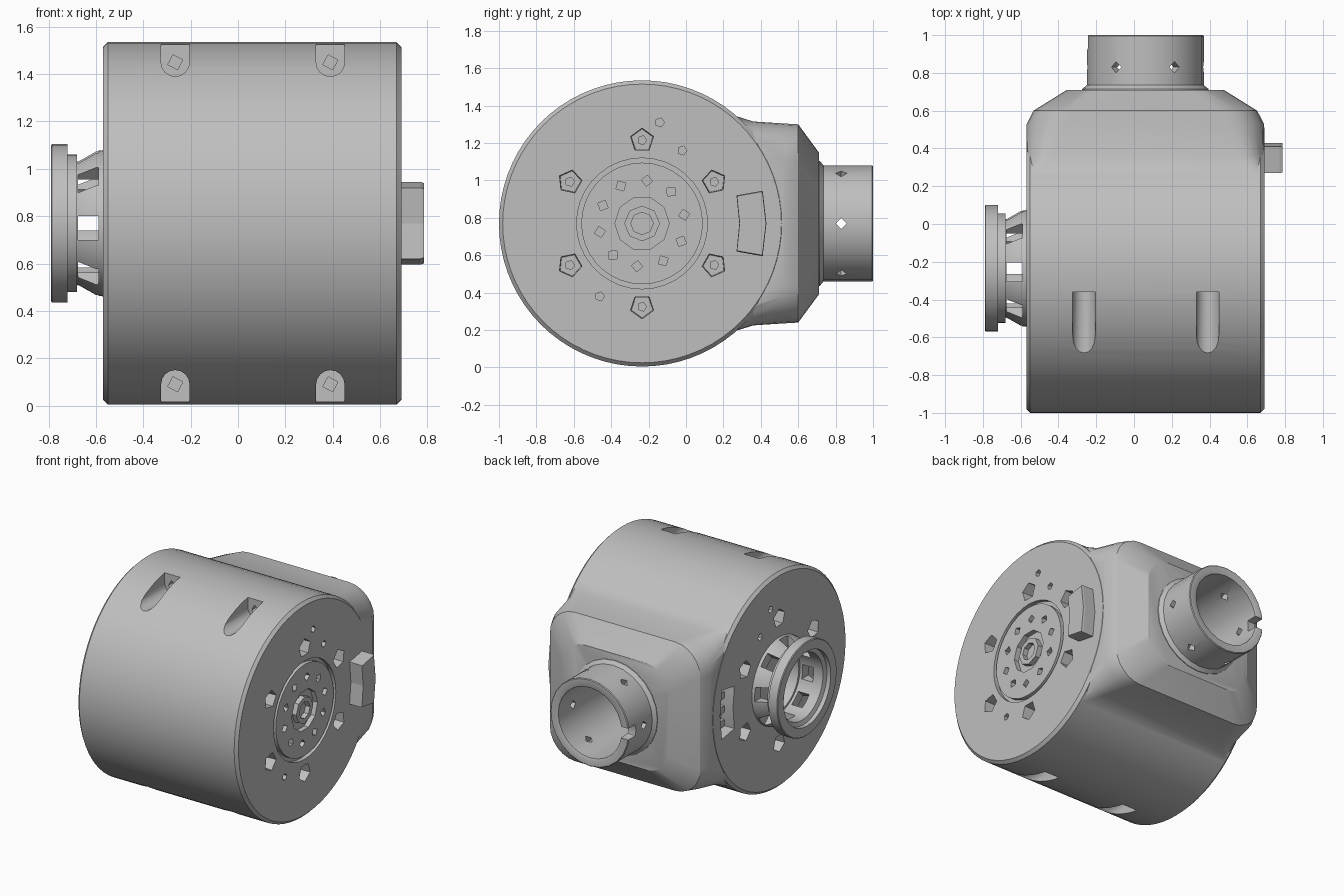
import bpy, bmesh
from math import sin, cos, pi, radians
from mathutils import Matrix

if "Cube" in bpy.data.objects:
    bpy.data.objects.remove(bpy.data.objects["Cube"])

grey = bpy.data.materials.new("housing grey")
grey.use_nodes = True
grey.diffuse_color = (0.52, 0.52, 0.52, 1)
grey.node_tree.nodes["Principled BSDF"].inputs["Base Color"].default_value = (0.52, 0.52, 0.52, 1)

CY, CZ, NX = -0.235, 0.77, 0.06      # drum axis and neck axis
LEFT, RIGHT = -0.57, 0.69            # drum end faces along x


def loft(name, rings, closed=False, mat=None):
    """Bridge rings of points; cap the ends, or join last to first."""
    bm = bmesh.new()
    vs = [[bm.verts.new(p) for p in r] for r in rings]
    n = len(vs[0])
    pairs = list(zip(vs, vs[1:])) + ([(vs[-1], vs[0])] if closed else [])
    for a, b in pairs:
        for i in range(n):
            j = (i + 1) % n
            bm.faces.new((a[i], a[j], b[j], b[i]))
    if not closed:
        bm.faces.new(vs[0])
        bm.faces.new(vs[-1])
    bmesh.ops.recalc_face_normals(bm, faces=bm.faces)
    if mat:
        bm.transform(mat)
    me = bpy.data.meshes.new(name)
    bm.to_mesh(me)
    bm.free()
    me.materials.append(grey)
    ob = bpy.data.objects.new(name, me)
    bpy.context.collection.objects.link(ob)
    return ob


def place(axis, pos, pts):
    return [(pos, u, v) if axis == "x" else (u, pos, v) for u, v in pts]


def circle(r, cu, cv, n, start=0.0):
    return [(cu + r * cos(start + 2 * pi * i / n), cv + r * sin(start + 2 * pi * i / n)) for i in range(n)]


def lathe(name, axis, profile, centre, n=32, closed=False, start=0.0):
    return loft(name, [place(axis, p, circle(r, *centre, n, start)) for p, r in profile], closed)


def prism(name, axis, a, b, pts, mat=None):
    return loft(name, [place(axis, a, pts), place(axis, b, pts)], mat=mat)


def rounded_rect(cu, cv, hu, hv, r, steps=6):
    pts = []
    for k, (su, sv) in enumerate([(1, 1), (-1, 1), (-1, -1), (1, -1)]):
        for i in range(steps + 1):
            a = (k + i / steps) * pi / 2
            pts.append((cu + su * (hu - r) + r * cos(a), cv + sv * (hv - r) + r * sin(a)))
    return pts


def boolean(ob, others, op="DIFFERENCE"):
    for o in others:
        m = ob.modifiers.new("bool", "BOOLEAN")
        m.operation, m.object, m.solver = op, o, "EXACT"
        o.hide_render = True
    dg = bpy.context.evaluated_depsgraph_get()
    me = bpy.data.meshes.new_from_object(ob.evaluated_get(dg))
    ob.modifiers.clear()
    ob.data = me
    for o in others:
        bpy.data.objects.remove(o)


drum = (CY, CZ)
# Main drum with softened rims
body = lathe("drum_housing", "x", [(LEFT, 0.745), (LEFT + 0.02, 0.765), (RIGHT - 0.02, 0.765), (RIGHT, 0.745)], drum, 72)

# Shoulder: rounded block that leaves the drum and tapers to the neck
sections = [(-0.1, 0.628, 0.5, 0.03), (0.15, 0.628, 0.62, 0.03), (0.27, 0.628, 0.573, 0.06),
            (0.36, 0.628, 0.545, 0.13), (0.53, 0.628, 0.534, 0.2), (0.6, 0.592, 0.53, 0.2), (0.71, 0.415, 0.38, 0.17)]
shoulder = loft("shoulder", [place("y", y, rounded_rect(NX, CZ, hx, hz, r)) for y, hx, hz, r in sections])
boolean(body, [shoulder], "UNION")

# Neck bore and the screw pockets above and below
cuts = [prism("bore", "y", 0.3, 0.9, circle(0.25, NX, CZ, 24))]
for x in (-0.265, 0.39):
    for s in (1, -1):
        zc = CZ + s * 0.68
        arc = [(x + 0.06 * cos(pi * i / 8), zc - s * 0.06 * sin(pi * i / 8)) for i in range(9)]
        pts = arc + [(x - 0.06, zc + s * 0.2), (x + 0.06, zc + s * 0.2)]
        cuts.append(prism("pocket", "y", -1.1, -0.36, pts))
        cuts.append(prism("screw_hole", "y", -0.4, -0.31, circle(0.033, x, zc, 4, 0.3)))

# Bolt pockets on both end faces, each with a deeper pilot hole
for face, inward in ((RIGHT, -1), (LEFT, 1)):
    for k in range(6):
        a = radians(30 + 60 * k)
        c = (CY + 0.445 * cos(a), CZ + 0.445 * sin(a))
        rings = [place("x", face + inward * d, circle(r, *c, 5, a)) for d, r in ((-0.02, 0.066), (0.08, 0.06))]
        cuts.append(loft("bolt_pocket", rings))
        cuts.append(prism("pilot", "x", face + inward * 0.06, face + inward * 0.13, circle(0.025, *c, 5)))
    for u, v in ((-0.14, 1.31), (-0.02, 1.16), (-0.46, 0.38)):
        cuts.append(prism("pin_hole", "x", face - inward * 0.02, face + inward * 0.03, circle(0.025, u, v, 5)))

# Right face: ring groove, small holes and hub recess
cuts.append(lathe("groove", "x", [(0.66, 0.325), (0.72, 0.325), (0.72, 0.35), (0.66, 0.35)], drum, 36, True))
cuts.append(prism("hub_recess", "x", 0.655, 0.72, circle(0.145, *drum, 10)))
for k in range(10):
    a = 2 * pi * k / 10 + 0.2
    c = (CY + 0.23 * cos(a), CZ + 0.23 * sin(a))
    cuts.append(prism("small_hole", "x", 0.64, 0.72, circle(0.03, *c, 4, a)))

# Left face: bore behind the collar and the connector socket
key = [(0.27, 0.62), (0.41, 0.595), (0.43, 0.77), (0.41, 0.945), (0.27, 0.92), (0.285, 0.77)]
cuts.append(prism("left_bore", "x", -0.7, -0.46, circle(0.22, *drum, 32)))
cuts.append(prism("socket", "x", -0.7, -0.47, key))
boolean(body, cuts)

# Socket contacts
for k in range(3):
    prism("socket_contact", "x", -0.48, -0.53, rounded_rect(0.35, 0.67 + 0.1 * k, 0.03, 0.025, 0.005, 1))

# Hub in the right face recess
lathe("right_hub", "x", [(0.64, 0.095), (0.69, 0.095), (0.69, 0.06), (0.64, 0.06)], drum, 8, True)

# Keyed connector block on the right face
tip = [(0.35 + (u - 0.35) * 0.97, CZ + (v - CZ) * 0.97) for u, v in key]
connector = loft("connector_block", [place("x", 0.68, key), place("x", 0.77, key), place("x", 0.785, tip)])

# Neck tube with six radial holes and a rim notch
neck = lathe("neck_tube", "y", [(0.67, 0.335), (0.715, 0.335), (0.735, 0.31), (0.995, 0.31), (1.0, 0.305),
                                (1.0, 0.26), (0.995, 0.25), (0.67, 0.25)], (NX, CZ), 24, True)
cuts = []
for k in range(6):
    turn = Matrix.Translation((NX, 0, CZ)) @ Matrix.Rotation(k * pi / 3, 4, "Y")
    cuts.append(prism("neck_hole", "x", 0.2, 0.4, circle(0.03, 0.83, 0, 4), turn))
cuts.append(prism("notch", "x", NX - 0.4, NX - 0.2, rounded_rect(0.98, CZ, 0.06, 0.04, 0.01, 2)))
boolean(neck, cuts)

# Flanged collar on the left face, split into fingers by slots
collar = lathe("flanged_collar", "x", [(-0.56, 0.31), (-0.6, 0.305), (-0.68, 0.26), (-0.68, 0.29), (-0.72, 0.29),
                                       (-0.72, 0.335), (-0.785, 0.335), (-0.79, 0.33), (-0.79, 0.265),
                                       (-0.76, 0.265), (-0.75, 0.235), (-0.56, 0.235)], drum, 40, True)
cuts = []
for k in range(8):
    turn = Matrix.Translation((0, CY, CZ)) @ Matrix.Rotation(k * pi / 4, 4, "X")
    slot = [(0.18, -0.03), (0.4, -0.03), (0.4, 0.07), (0.18, 0.07)]
    cuts.append(prism("slot", "x", -0.675, -0.59, slot, turn))
boolean(collar, cuts)

# Smooth curved walls, keep hard edges crisp
bpy.ops.object.select_all(action="DESELECT")
for ob in (body, neck, collar):
    ob.select_set(True)
bpy.context.view_layer.objects.active = body
bpy.ops.object.shade_smooth_by_angle(angle=radians(28))
